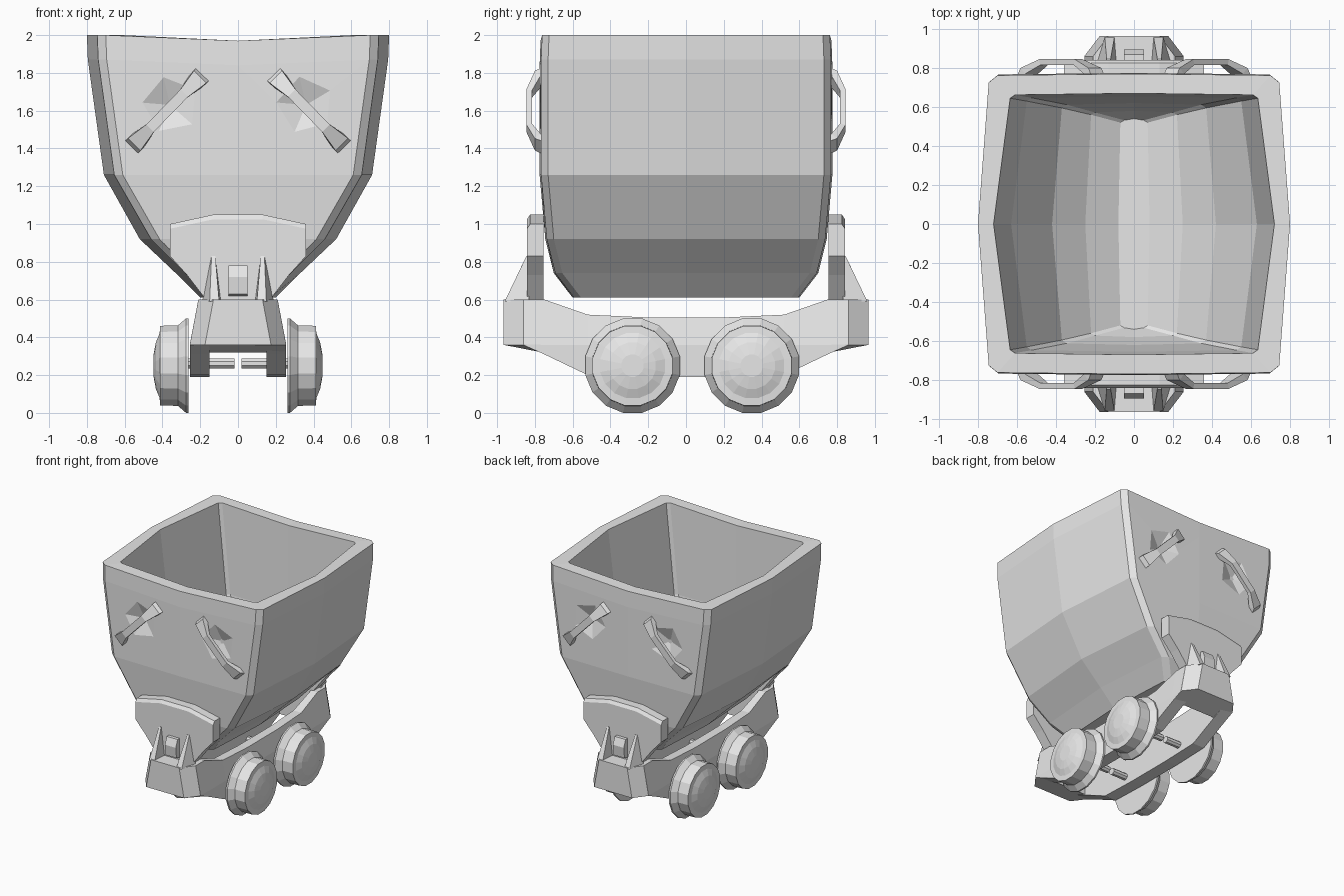
import bpy, bmesh, math
from mathutils import Vector, Matrix

if "Cube" in bpy.data.objects:
    bpy.data.objects.remove(bpy.data.objects["Cube"])

steel = bpy.data.materials.new("grey steel")
steel.diffuse_color = (0.8, 0.8, 0.8, 1)
steel.use_nodes = True
steel.node_tree.nodes["Principled BSDF"].inputs["Base Color"].default_value = steel.diffuse_color


def make(name, bm):
    bmesh.ops.recalc_face_normals(bm, faces=bm.faces)
    me = bpy.data.meshes.new(name)
    bm.to_mesh(me)
    bm.free()
    me.materials.append(steel)
    ob = bpy.data.objects.new(name, me)
    bpy.context.collection.objects.link(ob)
    return ob


def loft(bm, rings, caps=True):
    """Skin a list of equal-length point rings."""
    vs = [[bm.verts.new(p) for p in r] for r in rings]
    n = len(vs[0])
    for a, b in zip(vs, vs[1:]):
        for i in range(n):
            bm.faces.new((a[i], a[(i + 1) % n], b[(i + 1) % n], b[i]))
    if caps:
        bm.faces.new(vs[0][::-1])
        bm.faces.new(vs[-1])


def mirrored(points, sx, sy):
    return [(x * sx, y * sy, z) for x, y, z in points]


# Bucket: rings of a bulged, chamfered rectangle, outside up then inside down
def bucket_ring(z, w, wc, d, dip=0.0, c=0.045):
    q = [(0, -d, z - dip), (wc - c, -d + 0.008, z), (wc, -d + c, z), (w, 0, z)]
    right = q + [(x, -y, h) for x, y, h in q[2::-1]]
    return right + [(-x, y, h) for x, y, h in right[-2:0:-1]]


outer = [(0.61, 0.20, 0.17, 0.60), (0.74, 0.33, 0.28, 0.70), (0.92, 0.52, 0.46, 0.745),
         (1.26, 0.71, 0.655, 0.775), (1.87, 0.795, 0.74, 0.775, 0.03), (2.0, 0.80, 0.745, 0.77, 0.03)]
inner = [(2.0, 0.72, 0.635, 0.67, 0.03, 0.025), (1.26, 0.63, 0.55, 0.655, 0, 0.025),
         (0.92, 0.42, 0.37, 0.62, 0, 0.025), (0.78, 0.25, 0.22, 0.58, 0, 0.02),
         (0.69, 0.08, 0.07, 0.54, 0, 0.02)]
bm = bmesh.new()
loft(bm, [bucket_ring(*r) for r in outer + inner])
bucket = make("bucket", bm)

# Hand dents behind the handles
bm = bmesh.new()
for sx in (-1, 1):
    for sy in (-1, 1):
        m = (Matrix.Translation((sx * 0.36, sy * 0.77, 1.63))
             @ Matrix.Rotation(sy * math.pi / 2, 4, 'X')
             @ Matrix.Rotation(0.4, 4, 'Z'))
        bmesh.ops.create_cone(bm, cap_ends=True, segments=5, radius1=0.28,
                              radius2=0.02, depth=0.09, matrix=m)
cutter = make("dent_cutter", bm)
cutter.hide_render = True
mod = bucket.modifiers.new("dents", 'BOOLEAN')
mod.operation = 'DIFFERENCE'
mod.solver = 'EXACT'
mod.object = cutter
bpy.context.view_layer.objects.active = bucket
bpy.ops.object.modifier_apply(modifier=mod.name)
bpy.data.objects.remove(cutter)

# Handles: flared bent bars; (along, stand-off, half width)
path = [(-0.27, 0.0, 0.048), (-0.25, 0.035, 0.046), (-0.13, 0.08, 0.028),
        (0.13, 0.08, 0.028), (0.25, 0.035, 0.046), (0.27, 0.0, 0.048)]
along = Vector((-0.38, 0, -0.39)).normalized()
side = Vector((along.z, 0, -along.x))
bm = bmesh.new()
for sx in (-1, 1):
    for sy in (-1, 1):
        rings = []
        for t, off, hw in path:
            t_in = t * (0.86 if abs(t) > 0.2 else 0.95)
            r = []
            for tt, o, s in ((t, off, -hw), (t, off, hw),
                             (t_in, max(off - 0.03, -0.02), hw), (t_in, max(off - 0.03, -0.02), -hw)):
                p = Vector((-0.375, -0.765 - o, 1.60)) + along * tt + side * s
                r.append(tuple(p))
            rings.append(mirrored(r, sx, sy))
        loft(bm, rings)
make("handles", bm)

# Bracket plates holding the bucket ends
shape = [(-0.17, 0.6), (-0.27, 0.73), (-0.36, 0.83), (-0.36, 0.985), (-0.13, 1.035),
         (0.13, 1.035), (0.36, 0.985), (0.36, 0.83), (0.27, 0.73), (0.17, 0.6)]
bm = bmesh.new()
for sy in (-1, 1):
    back = [(x, 0.755, z + (0.015 if z > 0.9 else 0)) for x, z in shape]
    lip = [(x, 0.825, z + (0.015 if z > 0.9 else 0)) for x, z in shape]
    face = [(x, 0.842, z - (0.01 if z > 0.9 else 0)) for x, z in shape]
    loft(bm, [mirrored(r, 1, sy) for r in (back, lip, face)])
make("bracket_plates", bm)

# Triangular gussets on the brackets
bm = bmesh.new()
for sx in (-1, 1):
    for sy in (-1, 1):
        base = [(0.09, 0.83, 0.59), (0.19, 0.83, 0.59), (0.15, 0.96, 0.59), (0.10, 0.96, 0.59)]
        tip = [(0.12, 0.83, 0.83), (0.14, 0.83, 0.83), (0.14, 0.845, 0.83), (0.12, 0.845, 0.83)]
        loft(bm, [mirrored(r, sx, sy) for r in (base, tip)])
make("gussets", bm)

# Hinge tongues between the gussets
bm = bmesh.new()
for sy in (-1, 1):
    prof = [(0.80, 0.61), (0.80, 0.78), (0.87, 0.78), (0.895, 0.72), (0.885, 0.63)]
    loft(bm, [[(x, sy * y, z) for y, z in prof] for x in (-0.05, 0.05)])
make("hinge_tongues", bm)

# Chassis side beams: sections along y (y, top, bottom)
half = [(0.86, 0.60, 0.36), (0.75, 0.60, 0.31), (0.52, 0.52, 0.20), (0.2, 0.505, 0.19)]
stations = [(-y, t, b) for y, t, b in half] + half[::-1]
bm = bmesh.new()
for sx in (-1, 1):
    rings = []
    for y, t, b in stations:
        out = 0.25 - 0.04 * max(0, (t - 0.36) / 0.24)
        knee = max(b + 0.004, 0.36)
        rings.append(mirrored([(0.15, y, b), (0.255, y, b), (0.255, y, knee), (out, y, t), (0.15, y, t)], sx, 1))
    loft(bm, rings)
make("chassis_beams", bm)

# Chassis end bumpers, chamfered in plan
bm = bmesh.new()
for sy in (-1, 1):
    def plan(z_end, z_in, grow):
        pts = [(0.21 + grow, 0.76, z_in), (0.21 + grow, 0.86, z_end), (0.13 + grow, 0.965, z_end)]
        return pts + mirrored(pts[::-1], -1, 1)
    loft(bm, [mirrored(r, 1, sy) for r in (plan(0.36, 0.32, 0.045), plan(0.6, 0.6, 0.0))])
make("end_bumpers", bm)

# Wheels: turned profile (x, radius), and split axle stubs
profile = [(0.262, 0.255), (0.275, 0.255), (0.318, 0.217), (0.412, 0.215),
           (0.415, 0.175), (0.435, 0.125), (0.447, 0.06)]
axle = [(0.018, 0.028), (0.265, 0.028)]


def turned(name, prof, n):
    bm = bmesh.new()
    for sx in (-1, 1):
        for y in (-0.283, 0.348):
            loft(bm, [[(sx * x, y + r * math.cos(a), 0.262 + r * math.sin(a))
                       for a in [(i + 0.5) * math.tau / n for i in range(n)]] for x, r in prof])
    # rest exactly on the ground
    low = min(v.co.z for v in bm.verts)
    if low < 0.1:
        bmesh.ops.translate(bm, verts=bm.verts, vec=(0, 0, -low))
    make(name, bm)


turned("wheels", profile, 16)
turned("axle_stubs", axle, 8)
